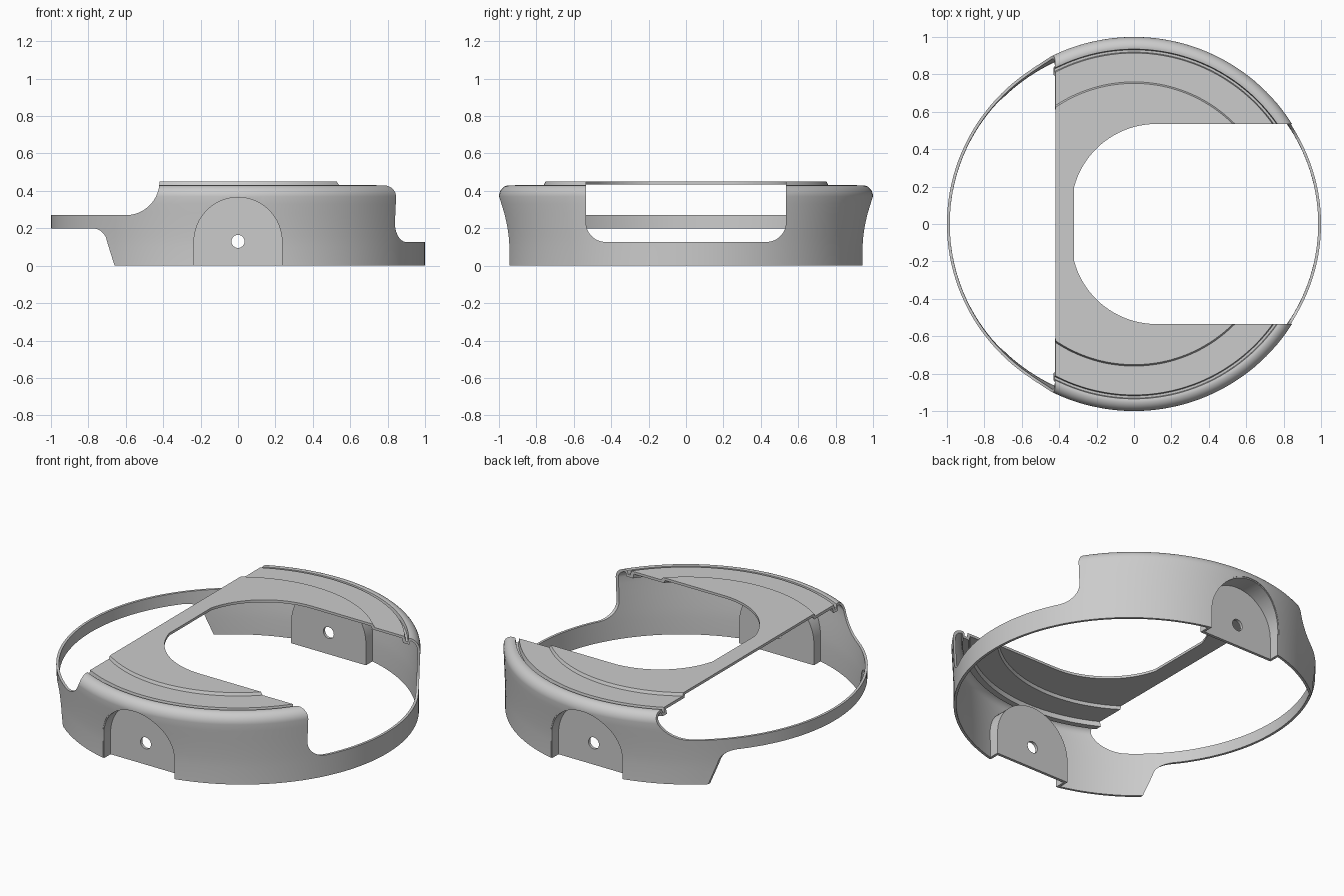
import bpy, bmesh
from math import sin, cos, pi, radians

if "Cube" in bpy.data.objects:
    bpy.data.objects.remove(bpy.data.objects["Cube"])


def arc(cx, cy, rx, ry, a0, a1, n=12):
    return [(cx + rx * cos(radians(a0 + (a1 - a0) * i / n)),
             cy + ry * sin(radians(a0 + (a1 - a0) * i / n))) for i in range(n + 1)]


def finish(name, bm):
    bmesh.ops.recalc_face_normals(bm, faces=bm.faces)
    me = bpy.data.meshes.new(name)
    bm.to_mesh(me)
    bm.free()
    ob = bpy.data.objects.new(name, me)
    bpy.context.collection.objects.link(ob)
    return ob


def prism(name, pts, axis, lo, hi):
    """Extrude a 2D outline along one axis."""
    place = {'x': lambda a, b, d: (d, a, b),
             'y': lambda a, b, d: (a, d, b),
             'z': lambda a, b, d: (a, b, d)}[axis]
    bm = bmesh.new()
    r0, r1 = [[bm.verts.new(place(a, b, d)) for a, b in pts] for d in (lo, hi)]
    n = len(pts)
    bm.faces.new(r0)
    bm.faces.new(r1)
    for i in range(n):
        j = (i + 1) % n
        bm.faces.new((r0[i], r0[j], r1[j], r1[i]))
    return finish(name, bm)


def revolve(name, profile, seg=144):
    """Closed ring section; the base is slightly narrower front to back."""
    def squash(z):
        t = min(max((z - 0.1) / 0.26, 0), 1)
        return 0.973 + 0.027 * t ** 1.3
    bm = bmesh.new()
    rings = []
    for i in range(seg):
        a = 2 * pi * i / seg
        rings.append([bm.verts.new((r * cos(a), r * sin(a) * squash(z), z)) for r, z in profile])
    n = len(profile)
    for i in range(seg):
        p, q = rings[i], rings[(i + 1) % seg]
        for k in range(n):
            m = (k + 1) % n
            bm.faces.new((p[k], q[k], q[m], p[m]))
    return finish(name, bm)


def boolean(ob, tool, op='DIFFERENCE'):
    """Apply a boolean and discard the helper."""
    tool.hide_render = True
    mod = ob.modifiers.new('cut', 'BOOLEAN')
    mod.operation, mod.solver, mod.object = op, 'EXACT', tool
    bpy.context.view_layer.objects.active = ob
    bpy.ops.object.modifier_apply(modifier=mod.name)
    bpy.data.objects.remove(tool)


def smooth(ob):
    bpy.ops.object.select_all(action='DESELECT')
    ob.select_set(True)
    bpy.context.view_layer.objects.active = ob
    bpy.ops.object.shade_smooth_by_angle(angle=radians(30))


def arch(r, base):
    return [(r, base)] + arc(0, 0.13, r, r, 0, 180, 32) + [(-r, base)]


# Shell: side wall, rounded rim, groove, ledge and raised deck
levels = [0, 0.1, 0.16, 0.22, 0.28, 0.33]
outer = [(1, z) for z in levels] + arc(0.945, 0.37, 0.055, 0.06, 0, 90, 10)
top = [(0.935, 0.428), (0.931, 0.405), (0.919, 0.405), (0.914, 0.432),
       (0.76, 0.432), (0.752, 0.449), (0.25, 0.449)]
under = [(0.25, 0.434), (0.742, 0.434), (0.750, 0.417), (0.90, 0.417), (0.905, 0.39), (0.94, 0.39)]
inner = arc(0.945, 0.37, 0.04, 0.045, 90, 0, 8) + [(0.985, z) for z in reversed(levels)]
shell = revolve('shell', outer + top + under + inner)

# Open left side: above and below the thin band
boolean(shell, prism('cut_upper', [(-1.2, 0.27)] + arc(-0.6, 0.45, 0.18, 0.18, -90, 0, 16)
                     + [(-0.42, 0.6), (-1.2, 0.6)], 'y', -1.2, 1.2))
boolean(shell, prism('cut_lower', [(-1.2, 0.2)] + arc(-0.78, 0.12, 0.08, 0.08, 90, 8)
                     + [(-0.66, 0), (-0.64, -0.1), (-1.2, -0.1)], 'y', -1.2, 1.2))

# Open right side with rounded lower corners
boolean(shell, prism('cut_right', [(-0.535, 0.6)] + arc(-0.43, 0.232, 0.105, 0.105, 180, 270)
                     + arc(0.43, 0.232, 0.105, 0.105, 270, 360) + [(0.535, 0.6)], 'x', 0.5, 1.2))

# Deck opening
boolean(shell, prism('cut_deck', [(0.9, 0.535)] + arc(0.12, 0.079, 0.456, 0.456, 90, 164.6, 20)
                     + arc(0.12, -0.079, 0.456, 0.456, 195.4, 270, 20) + [(0.9, -0.535)], 'z', 0.3, 0.6))

# Arched recess pockets, front and back, each with a pin hole
for side, name in ((-1, 'front_pocket'), (1, 'back_pocket')):
    def span(a, b):
        return min(side * a, side * b), max(side * a, side * b)
    boolean(shell, prism('cut_arch', arch(0.242, -0.1), 'y', *span(0.8, 1.2)))
    pocket = prism(name, arch(0.25, 0), 'y', *span(0.865, 1.2))
    boolean(pocket, revolve('clip', [(0.998, -0.05)] + [(0.998, z) for z in levels[1:]]
                            + [(0.998, 0.42), (0.3, 0.42), (0.3, -0.05)]), 'INTERSECT')
    boolean(pocket, prism('cut_cavity', arch(0.235, -0.1), 'y', *span(0.882, 1.3)))
    boolean(pocket, prism('cut_hole', arc(0, 0.13, 0.035, 0.035, 0, 345, 23), 'y', *span(0.7, 1.2)))
    smooth(pocket)
smooth(shell)
